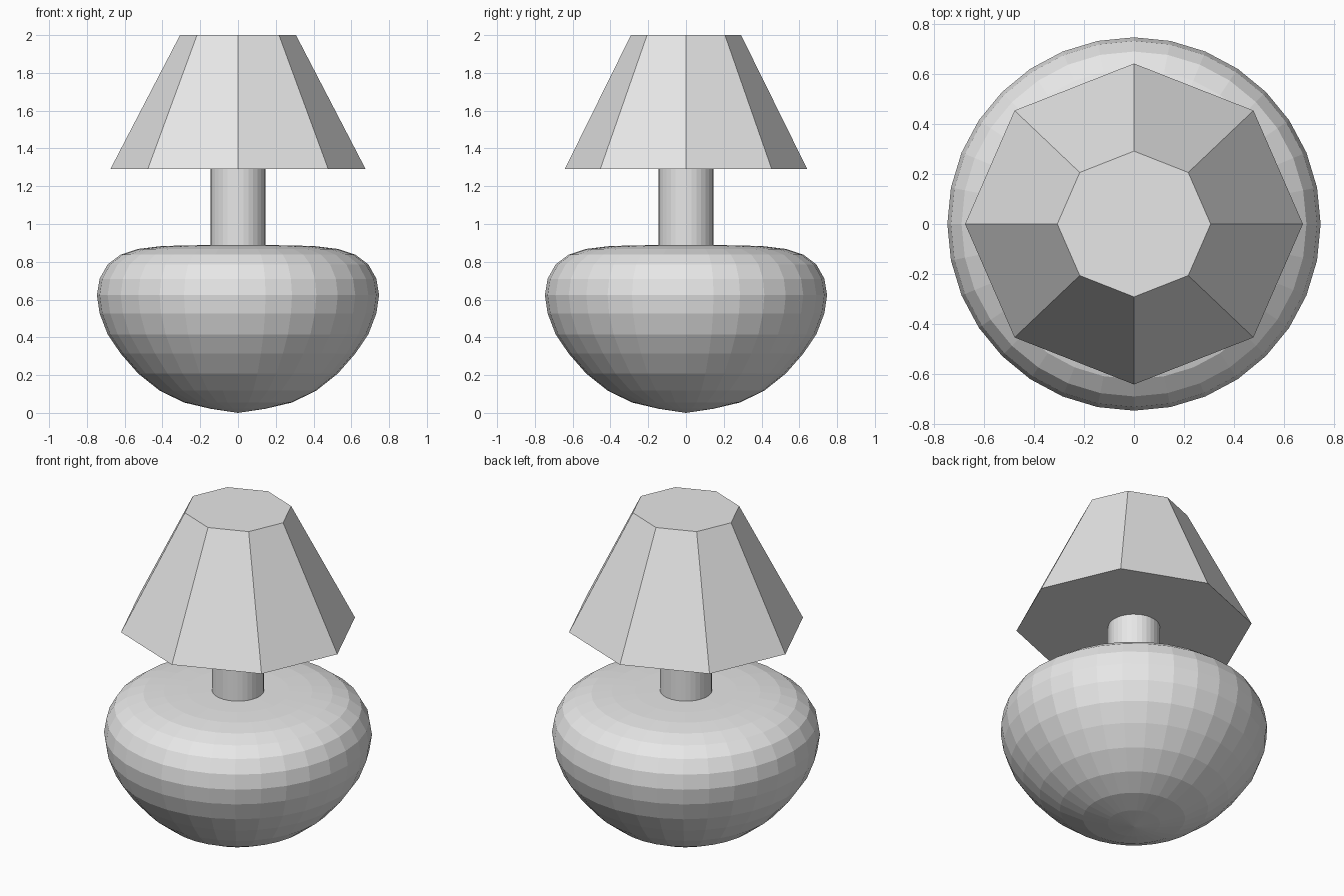
import bpy
import bmesh
from math import cos, sin, tau

cube = bpy.data.objects.get("Cube")
if cube:
    bpy.data.objects.remove(cube, do_unlink=True)

grey = bpy.data.materials.new("light_grey")
grey.use_nodes = True
grey.diffuse_color = (0.8, 0.8, 0.8, 1)
grey.node_tree.nodes["Principled BSDF"].inputs["Base Color"].default_value = (0.8, 0.8, 0.8, 1)


def lathe(name, profile, sides, depth=1.0):
    """Turn (radius, height) points about z; zero radius is a pole, open ends are capped."""
    bm = bmesh.new()
    rings = []
    for r, z in profile:
        if r == 0:
            rings.append([bm.verts.new((0, 0, z))] * sides)
        else:
            rings.append([bm.verts.new((r * cos(tau * i / sides),
                                        depth * r * sin(tau * i / sides), z))
                          for i in range(sides)])
    for low, high in zip(rings, rings[1:]):
        for i in range(sides):
            j = (i + 1) % sides
            corners = dict.fromkeys((low[i], low[j], high[j], high[i]))
            bm.faces.new(list(corners))
    for ring, (r, z) in ((rings[0], profile[0]), (rings[-1], profile[-1])):
        if r > 0:
            bm.faces.new(ring)
    bmesh.ops.recalc_face_normals(bm, faces=bm.faces[:])
    mesh = bpy.data.meshes.new(name)
    bm.to_mesh(mesh)
    bm.free()
    mesh.materials.append(grey)
    obj = bpy.data.objects.new(name, mesh)
    bpy.context.collection.objects.link(obj)
    return obj


# Rounded base: evenly spaced sphere rings with a flattened top
heights = [0, 0.022, 0.055, 0.118, 0.208, 0.314, 0.416, 0.527, 0.624,
           0.71, 0.786, 0.838, 0.868, 0.882, 0.887, 0.888, 0.888]
last = len(heights) - 1
base_profile = [(0 if k in (0, last) else 0.747 * sin(tau / 2 * k / last), z)
                for k, z in enumerate(heights)]
lathe("lamp_base", base_profile, 32)

# Round stem between base and shade
lathe("lamp_stem", [(0.145, 0.86), (0.145, 1.31)], 32)

# Eight-sided closed shade, slightly narrower front to back
lathe("lamp_shade", [(0.676, 1.29), (0.307, 2.0)], 8, depth=0.95)
